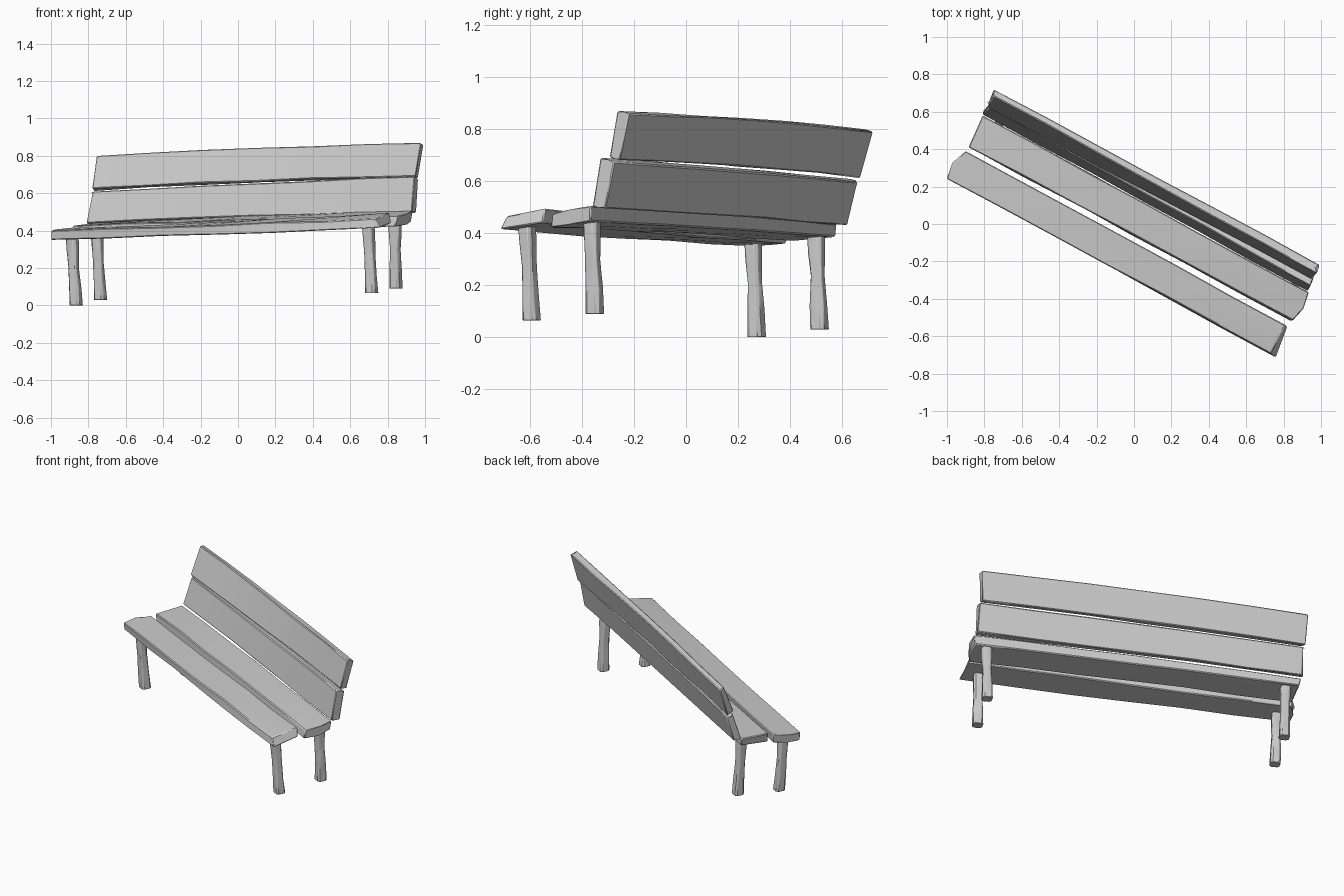
import bpy
import bmesh
import random
from math import radians, cos, sin, tau
from mathutils import Vector

random.seed(4)
if "Cube" in bpy.data.objects:
    bpy.data.objects.remove(bpy.data.objects["Cube"], do_unlink=True)

wood = bpy.data.materials.new("pale_grey_wood")
wood.use_nodes = True
grey = (0.6, 0.6, 0.6, 1)
wood.diffuse_color = grey
wood.node_tree.nodes["Principled BSDF"].inputs["Base Color"].default_value = grey


def jitter(amount):
    return Vector([random.uniform(-amount, amount) for _ in range(3)])


def loft(name, rings, bevel):
    """Skin a closed solid over a row of matching rings."""
    bm = bmesh.new()
    rows = [[bm.verts.new(p) for p in ring] for ring in rings]
    for a, b in zip(rows, rows[1:]):
        for i in range(len(a)):
            j = (i + 1) % len(a)
            bm.faces.new((a[i], a[j], b[j], b[i]))
    for cap in (rows[0], rows[-1]):
        bm.faces.new(cap)
    bmesh.ops.recalc_face_normals(bm, faces=bm.faces[:])
    mesh = bpy.data.meshes.new(name)
    bm.to_mesh(mesh)
    bm.free()
    mesh.materials.append(wood)
    obj = bpy.data.objects.new(name, mesh)
    bpy.context.collection.objects.link(obj)
    mod = obj.modifiers.new("worn_edges", "BEVEL")
    mod.width = bevel
    mod.segments = 1
    mod.angle_limit = radians(40)
    bpy.ops.object.select_all(action="DESELECT")
    obj.select_set(True)
    bpy.context.view_layer.objects.active = obj
    bpy.ops.object.shade_smooth_by_angle(angle=radians(25))


def end_section(corners, bulge):
    """Six-point board end; bulge pushes the middle along the board."""
    fb, ft, bt, bb = [Vector(c) for c in corners]
    push = Vector((0.88, -0.47, 0.03)) * bulge
    return [fb, ft, (ft + bt) / 2 + push, bt, bb, (fb + bb) / 2 + push]


def plank(name, right_end, left_end, bulges, crown):
    """Hand-hewn board; ends list front-low, front-top, back-top, back-low."""
    a = end_section(right_end, bulges[0])
    b = end_section(left_end, bulges[1])
    rings = []
    steps = 6
    for s in range(steps + 1):
        t = s / steps
        rough = 0.004 if 0 < s < steps else 0
        lift = Vector((0, 0, crown * 4 * t * (1 - t)))
        rings.append([p.lerp(q, t) + lift + jitter(rough) for p, q in zip(a, b)])
    loft(name, rings, 0.005)


# Seat boards
plank("front_seat_plank",
      [(-1, .25, .35), (-1, .24, .4), (-.9, .39, .415), (-.9, .385, .36)],
      [(.76, -.715, .415), (.73, -.69, .465), (.81, -.54, .495), (.82, -.55, .44)],
      (-.02, 0), -.004)
plank("rear_seat_plank",
      [(-.88, .41, .37), (-.885, .41, .425), (-.81, .58, .435), (-.8, .575, .385)],
      [(.84, -.52, .42), (.85, -.515, .475), (.935, -.365, .505), (.925, -.365, .445)],
      (0, .02), .006)

# Backrest boards
plank("lower_back_plank",
      [(-.81, .585, .44), (-.775, .625, .61), (-.755, .66, .595), (-.78, .62, .43)],
      [(.93, -.36, .5), (.945, -.33, .69), (.965, -.275, .675), (.955, -.31, .495)],
      (-.015, -.01), .004)
plank("upper_back_plank",
      [(-.78, .62, .625), (-.755, .685, .8), (-.75, .72, .79), (-.77, .67, .61)],
      [(.95, -.295, .69), (.98, -.265, .87), (.995, -.22, .86), (.965, -.255, .68)],
      (0, -.015), .009)


# Legs: chamfered square posts with a slight waist
def leg(name, foot, top):
    foot, top = Vector(foot), Vector(top)
    rings = []
    for t, size in ((0, 0.036), (0.25, 0.033), (0.55, 0.029), (0.8, 0.034), (1, 0.035)):
        centre = foot.lerp(top, t)
        rough = 0.003 if 0 < t < 1 else 0
        ring = []
        for k in range(4):
            for offset in (-14, 14):
                ang = k * tau / 4 + radians(17 + offset)
                ring.append(centre + Vector((cos(ang), sin(ang), 0)) * size + jitter(rough))
        rings.append(ring)
    loft(name, rings, 0.002)


leg("front_right_leg", (-.865, .272, 0), (-.887, .258, .375))
leg("rear_right_leg", (-.735, .513, .03), (-.755, .5, .41))
leg("front_left_leg", (.715, -.593, .065), (.695, -.612, .44))
leg("rear_left_leg", (.845, -.35, .09), (.84, -.363, .465))
